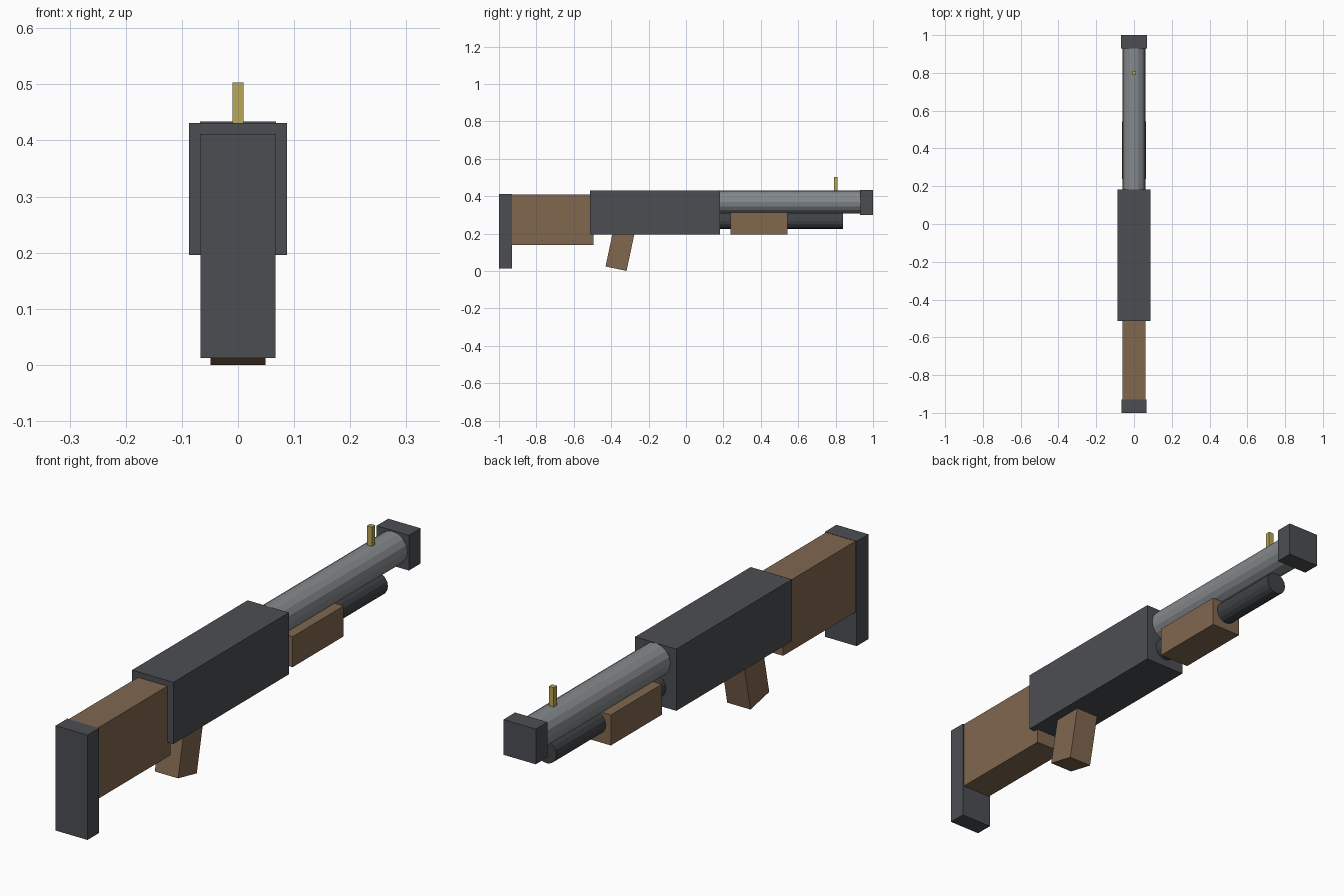
import bpy, math

if "Cube" in bpy.data.objects:
    bpy.data.objects.remove(bpy.data.objects["Cube"])

def material(name, r, g, b):
    m = bpy.data.materials.new(name)
    m.diffuse_color = (r, g, b, 1)
    m.use_nodes = True
    m.node_tree.nodes["Principled BSDF"].inputs["Base Color"].default_value = m.diffuse_color
    return m

wood = material("brown wood", 0.22, 0.136, 0.078)
dark = material("dark metal", 0.071, 0.076, 0.086)
steel = material("grey steel", 0.235, 0.25, 0.26)
black = material("blackened metal", 0.05, 0.054, 0.06)
brass = material("brass", 0.50, 0.39, 0.09)

def box(name, mat, half_x, y0, y1, z0, z1):
    bpy.ops.mesh.primitive_cube_add(size=1, location=(0, (y0 + y1) / 2, (z0 + z1) / 2))
    o = bpy.context.object
    o.name = name
    o.scale = (2 * half_x, y1 - y0, z1 - z0)
    o.data.materials.append(mat)
    return o

def tube(name, mat, radius, y0, y1, z):
    bpy.ops.mesh.primitive_cylinder_add(vertices=16, radius=radius, depth=y1 - y0,
        location=(0, (y0 + y1) / 2, z), rotation=(math.pi / 2, 0, 0))
    o = bpy.context.object
    o.name = name
    o.data.materials.append(mat)

# stock and receiver
box("butt_plate", dark, 0.067, -1.0, -0.93, 0.012, 0.411)
box("stock", wood, 0.062, -0.94, -0.495, 0.14, 0.41)
box("receiver", dark, 0.087, -0.513, 0.182, 0.196, 0.431)

# grip, leaning back; its bottom edge touches the ground
tilt, length = math.radians(12), 0.25
grip = box("grip", wood, 0.049, -0.0575, 0.0575, 0, length)
grip.rotation_euler.x = -tilt
grip.location = (0, -0.374 + math.sin(tilt) * length / 2, 0.012 + math.cos(tilt) * length / 2)

# barrel, magazine tube and sliding fore-end
tube("barrel", steel, 0.062, 0.1, 0.95, 0.369)
tube("magazine_tube", black, 0.043, 0.1, 0.84, 0.268)
box("fore_end", wood, 0.064, 0.237, 0.543, 0.196, 0.312)

# muzzle and bead sight
box("muzzle", dark, 0.068, 0.93, 1.0, 0.3, 0.434)
box("front_sight", brass, 0.01, 0.79, 0.81, 0.41, 0.503)
